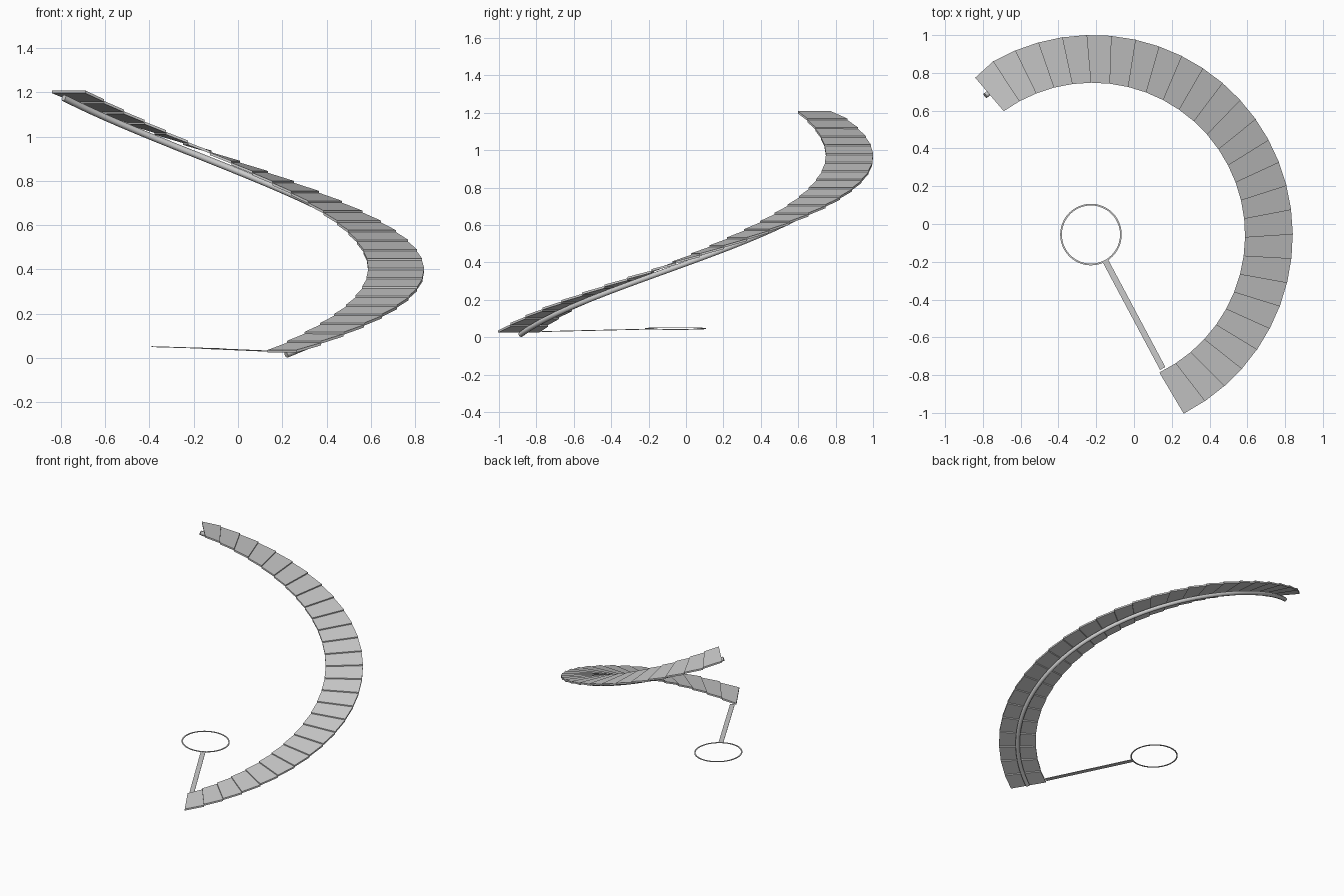
import bpy, bmesh
from math import radians, cos, sin, pi
from mathutils import Vector

if "Cube" in bpy.data.objects:
    bpy.data.objects.remove(bpy.data.objects["Cube"])

CX, CY = -0.22, -0.06            # axis of the spiral
COUNT = 27                       # number of treads
STEP = 7.02                      # degrees covered by each tread
PITCH, LIP = 0.0437, 0.008       # climb per tread / lip between neighbours
THICK = 0.012


def polar(r, deg, z):
    a = radians(deg)
    return Vector((CX + r * cos(a), CY + r * sin(a), z))


def sag(t):
    """The climb starts gently and steepens towards the top."""
    return -0.027 * sin(pi * t)


def finish(bm, name):
    bmesh.ops.recalc_face_normals(bm, faces=bm.faces)
    me = bpy.data.meshes.new(name)
    bm.to_mesh(me)
    bm.free()
    ob = bpy.data.objects.new(name, me)
    bpy.context.collection.objects.link(ob)
    return ob


def add_slab(bm, top, thick):
    """Extrude a four-cornered top straight down."""
    up = [bm.verts.new(p) for p in top]
    lo = [bm.verts.new(p - Vector((0, 0, thick))) for p in top]
    bm.faces.new(up)
    bm.faces.new(lo[::-1])
    for i in range(4):
        j = (i + 1) % 4
        bm.faces.new((up[i], lo[i], lo[j], up[j]))


# slightly skewed treads climbing the spiral like shingles
bm = bmesh.new()
for i in range(COUNT):
    a = -64.0 + i * STEP
    z0 = 0.036 + i * PITCH + sag(i / COUNT)
    z1 = 0.036 + (i + 1) * PITCH - LIP + sag((i + 1) / COUNT)
    r1 = 1.06 if i < COUNT - 1 else 1.04
    add_slab(bm, [polar(0.808, a, z0), polar(1.061, a + 1.1, z0),
                  polar(r1, a + STEP + 1.1, z1),
                  polar(0.808, a + STEP, z1)], THICK)
finish(bm, "stair_treads")


def tube(name, points, radius, sides=2):
    cu = bpy.data.curves.new(name, 'CURVE')
    cu.dimensions = '3D'
    cu.bevel_depth = radius
    cu.bevel_resolution = sides
    cu.use_fill_caps = True
    sp = cu.splines.new('POLY')
    sp.points.add(len(points) - 1)
    for p, co in zip(sp.points, points):
        p.co = (*co, 1)
    ob = bpy.data.objects.new(name, cu)
    bpy.context.collection.objects.link(ob)
    return ob


# central carrying tube under the treads
N = 64
tube("support_tube", [polar(0.932, -62 + 189.5 * k / N,
                            0.015 + 1.160 * k / N + sag(k / N))
                      for k in range(N + 1)], 0.015)

# thin flat ring at the axis, tilted a little
bm = bmesh.new()
SEG = 48
center = Vector((-0.228, -0.056, 0.046))
loops = []
for k in range(SEG):
    d = Vector((cos(2 * pi * k / SEG), sin(2 * pi * k / SEG), 0))
    d.z = -0.03 * d.x
    loops.append([bm.verts.new(center + d * r + Vector((0, 0, h)))
                  for r, h in ((0.154, -0.002), (0.163, -0.002),
                               (0.163, 0.002), (0.154, 0.002))])
for k in range(SEG):
    p, q = loops[k], loops[(k + 1) % SEG]
    for i in range(4):
        j = (i + 1) % 4
        bm.faces.new((p[i], q[i], q[j], p[j]))
finish(bm, "center_ring")

# flat bar joining the ring to the first tread
bm = bmesh.new()
p0, p1 = Vector((0.152, -0.765, 0.032)), Vector((-0.150, -0.198, 0.045))
side = Vector((0, 0, 1)).cross(p1 - p0).normalized() * 0.016
add_slab(bm, [p0 - side, p0 + side, p1 + side, p1 - side], 0.004)
finish(bm, "link_bar")
